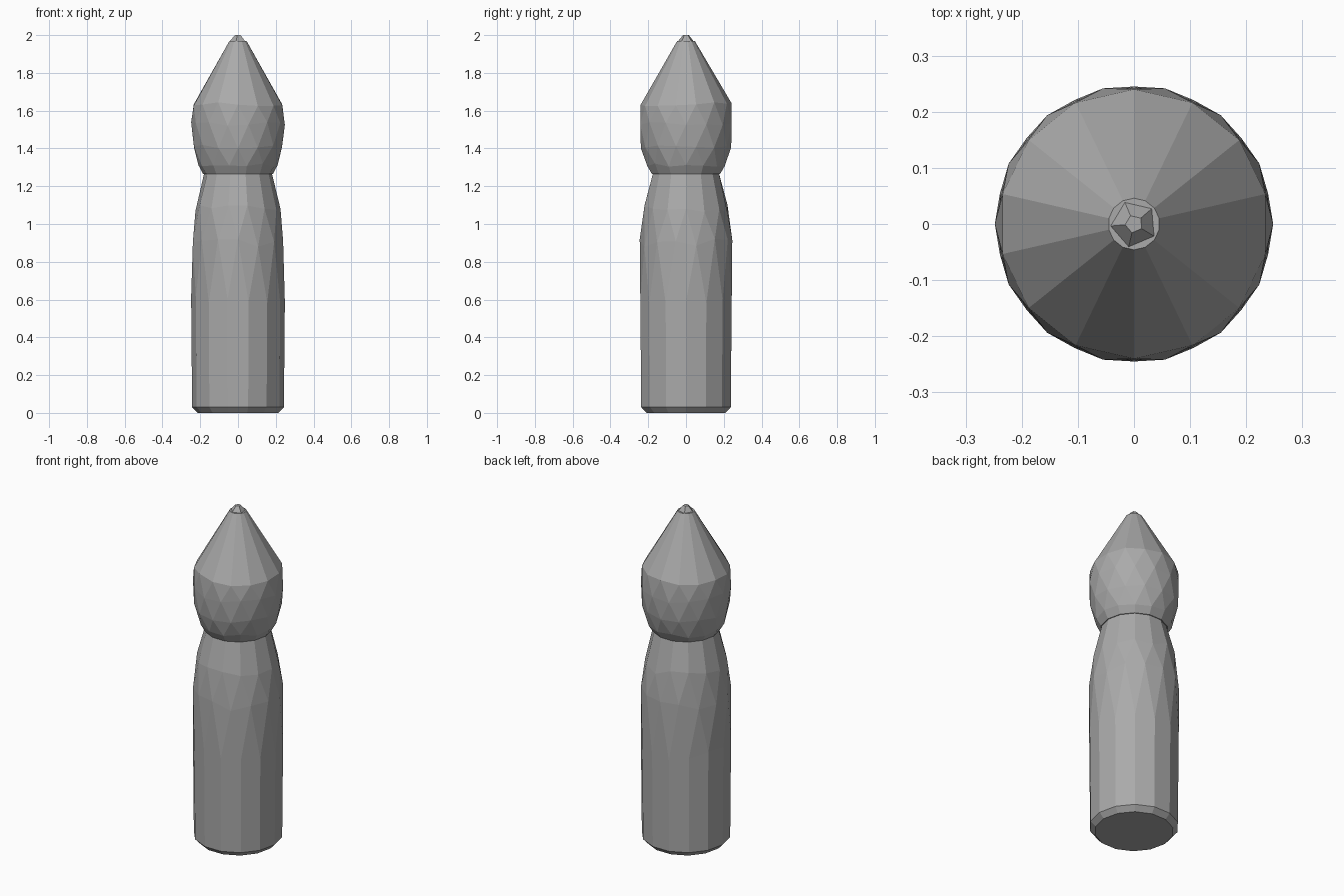
import bpy, bmesh, math, random

random.seed(4)
if "Cube" in bpy.data.objects:
    bpy.data.objects.remove(bpy.data.objects["Cube"], do_unlink=True)

grey = bpy.data.materials.new("plain_grey")
grey.use_nodes = True
colour = (0.4, 0.4, 0.4, 1)
grey.diffuse_color = colour
grey.node_tree.nodes["Principled BSDF"].inputs["Base Color"].default_value = colour

SIDES = 14


def faceted_turning(name, profile, wobble):
    """Lathe with flat facets; profile rows are radius, height, half-step twist."""
    bm = bmesh.new()
    rings = []
    for radius, z, twist in profile:
        ring = []
        for i in range(SIDES):
            a = 2 * math.pi * (i + twist / 2) / SIDES
            dz = random.uniform(-wobble, wobble) if 0.05 < z < 1.9 and abs(z - 1.265) > 0.01 else 0
            ring.append(bm.verts.new((radius * math.cos(a), radius * math.sin(a), z + dz)))
        rings.append(ring)
    for row, (low, high) in enumerate(zip(rings, rings[1:])):
        step = profile[row + 1][2] - profile[row][2]
        for i in range(SIDES):
            j = (i + 1) % SIDES
            if step == 0:
                bm.faces.new((low[i], low[j], high[j], high[i]))
            elif step > 0:
                bm.faces.new((low[i], low[j], high[i]))
                bm.faces.new((low[j], high[j], high[i]))
            else:
                bm.faces.new((low[i], high[j], high[i]))
                bm.faces.new((low[i], low[j], high[j]))
    bm.faces.new(rings[0][::-1])
    bm.faces.new(rings[-1])
    bmesh.ops.recalc_face_normals(bm, faces=bm.faces)
    mesh = bpy.data.meshes.new(name)
    bm.to_mesh(mesh)
    bm.free()
    mesh.materials.append(grey)
    obj = bpy.data.objects.new(name, mesh)
    bpy.context.collection.objects.link(obj)
    return obj


# Long body, tapering in to the neck
faceted_turning("body", [
    (0.215, 0.0, 0), (0.243, 0.03, 0), (0.248, 0.6, 0),
    (0.245, 0.9, 1), (0.225, 1.08, 0), (0.18, 1.265, 0)], 0.025)

# Rounded head running up into a cone
faceted_turning("head", [
    (0.185, 1.265, 0), (0.21, 1.31, 0), (0.239, 1.41, 1),
    (0.248, 1.53, 0), (0.24, 1.635, 1), (0.046, 1.97, 1)], 0.01)

# Small faceted tip closing the cone
bpy.ops.mesh.primitive_cone_add(vertices=5, radius1=0.046, radius2=0.016, depth=0.035,
                                location=(0, 0, 1.9825), rotation=(0, 0, 0.4))
tip = bpy.context.object
tip.name = "tip"
tip.data.materials.append(grey)
